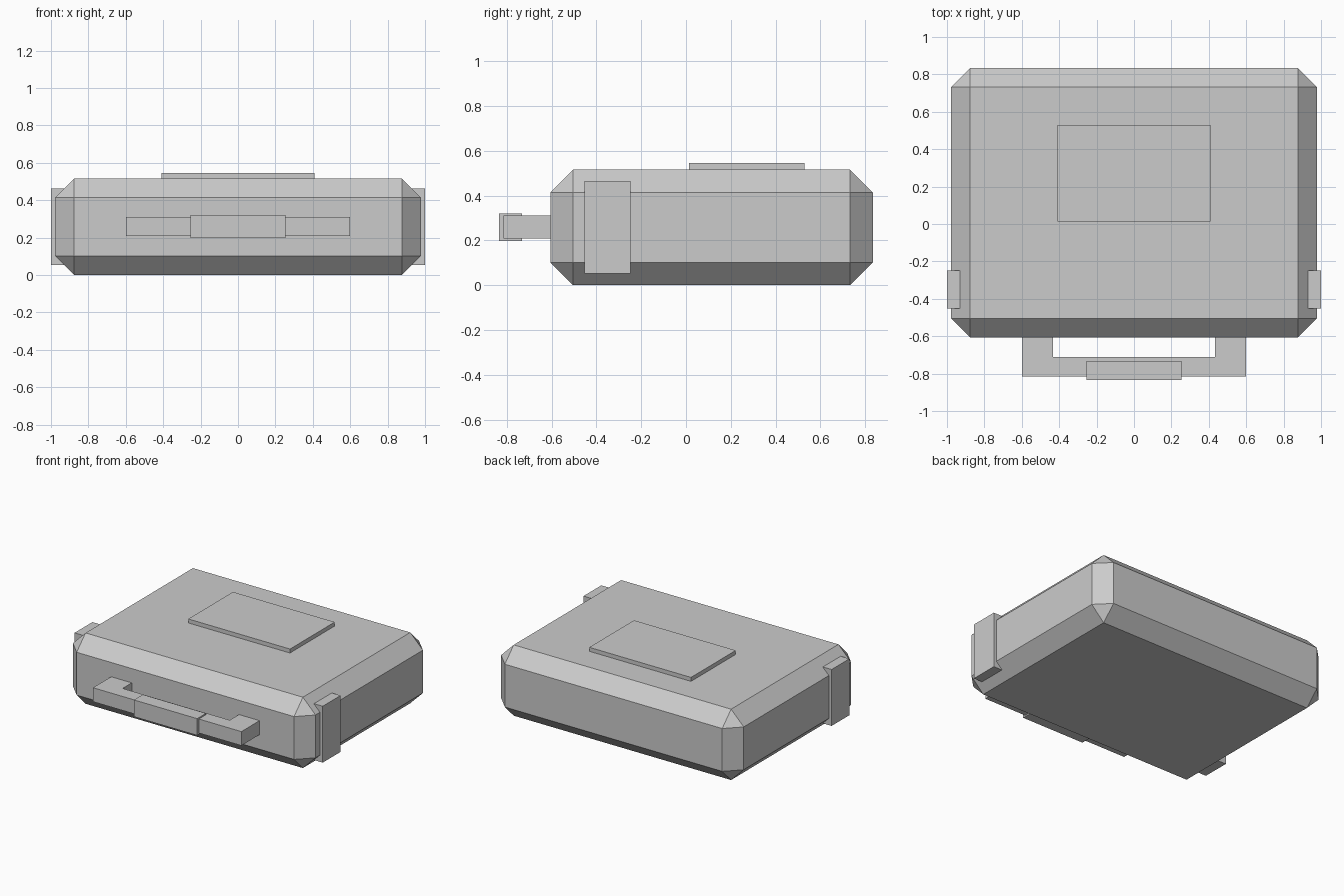
import bpy, bmesh

if "Cube" in bpy.data.objects:
    bpy.data.objects.remove(bpy.data.objects["Cube"])


def finish(name, bm):
    bmesh.ops.recalc_face_normals(bm, faces=bm.faces)
    mesh = bpy.data.meshes.new(name)
    bm.to_mesh(mesh)
    bm.free()
    obj = bpy.data.objects.new(name, mesh)
    bpy.context.collection.objects.link(obj)
    return obj


def box(name, x, y, z, bevel=0.0):
    """Box from (min, max) ranges, with optional flat chamfer."""
    bm = bmesh.new()
    bmesh.ops.create_cube(bm, size=1)
    for v in bm.verts:
        v.co = [r[0] if c < 0 else r[1] for c, r in zip(v.co, (x, y, z))]
    if bevel:
        bmesh.ops.bevel(bm, geom=bm.edges[:], offset=bevel, offset_type='OFFSET',
                        segments=1, affect='EDGES')
    return finish(name, bm)


# Chamfered case body
box("case_body", (-0.978, 0.978), (-0.606, 0.834), (0, 0.516), 0.102)

# Raised plate on the lid
box("lid_plate", (-0.41, 0.41), (0.013, 0.528), (0.50, 0.545))

# Side clasps
for side, label in ((-1, "left"), (1, "right")):
    box(label + "_clasp", sorted((side * 0.93, side * 1.0)), (-0.453, -0.248), (0.053, 0.464))

# U-shaped carrying handle: plan profile extruded upwards
half = [(0.432, -0.712), (0.432, -0.60), (0.598, -0.60), (0.598, -0.815)]
profile = half + [(-x, y) for x, y in reversed(half)]
bm = bmesh.new()
face = bm.faces.new([bm.verts.new((x, y, 0.208)) for x, y in profile])
ext = bmesh.ops.extrude_face_region(bm, geom=[face])
bmesh.ops.translate(bm, vec=(0, 0, 0.102),
                    verts=[g for g in ext["geom"] if isinstance(g, bmesh.types.BMVert)])
finish("handle", bm)

# Thicker grip in the middle of the handle
box("handle_grip", (-0.255, 0.255), (-0.834, -0.732), (0.198, 0.32))
